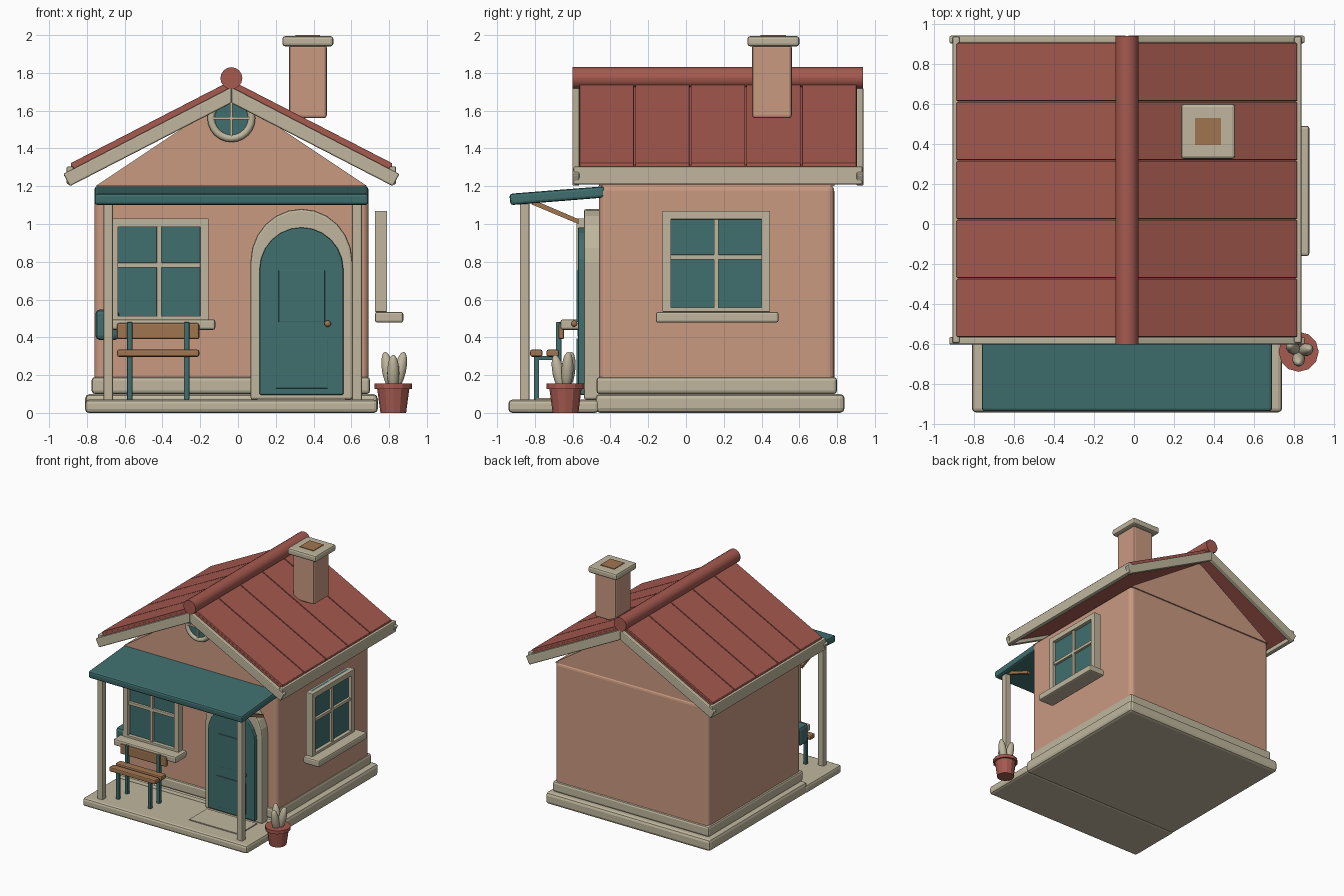
import bpy, bmesh, math
from mathutils import Vector, Matrix

cube = bpy.data.objects.get("Cube")
if cube:
    bpy.data.objects.remove(cube, do_unlink=True)


def material(name, r, g, b):
    rgba = [(c / 255) ** 2.2 for c in (r, g, b)] + [1]
    m = bpy.data.materials.new(name)
    m.use_nodes = True
    m.diffuse_color = rgba
    bsdf = next(n for n in m.node_tree.nodes if n.type == 'BSDF_PRINCIPLED')
    bsdf.inputs["Base Color"].default_value = rgba
    return m


WALL = material("clay wall", 200, 152, 128)
ROOF = material("brick red", 164, 90, 80)
TRIM = material("stone trim", 190, 181, 156)
TEAL = material("deep teal", 66, 110, 110)
WOOD = material("warm wood", 158, 116, 80)
CX = -0.035  # centre line of the house


def finish(name, bm, mat, bevel=0, segments=2, smooth=False):
    bmesh.ops.recalc_face_normals(bm, faces=bm.faces)
    if bevel:
        sharp = [e for e in bm.edges if e.calc_face_angle(0) > 0.6]
        bmesh.ops.bevel(bm, geom=sharp, offset=bevel, segments=segments,
                        profile=0.5, affect='EDGES', clamp_overlap=True)
    mesh = bpy.data.meshes.new(name)
    bm.to_mesh(mesh)
    bm.free()
    mesh.materials.append(mat)
    obj = bpy.data.objects.new(name, mesh)
    bpy.context.collection.objects.link(obj)
    if smooth:
        bpy.ops.object.select_all(action='DESELECT')
        obj.select_set(True)
        bpy.context.view_layer.objects.active = obj
        bpy.ops.object.shade_smooth_by_angle(angle=math.radians(40))
    return obj


def box(name, mat, xs, ys, zs, bevel=0.008, segments=2):
    bm = bmesh.new()
    lo = Vector(min(r) for r in (xs, ys, zs))
    hi = Vector(max(r) for r in (xs, ys, zs))
    size = Matrix.Diagonal((hi - lo).to_4d())
    bmesh.ops.create_cube(bm, size=1, matrix=Matrix.Translation((lo + hi) / 2) @ size)
    return finish(name, bm, mat, bevel, segments)


def prism(name, mat, points, axis, start, end, bevel=0.0):
    """Extrude a profile of (horizontal, z) points along x or y."""
    bm = bmesh.new()
    place = (lambda u, z, d: (d, u, z)) if axis == 'x' else (lambda u, z, d: (u, d, z))
    face = bm.faces.new([bm.verts.new(place(u, z, start)) for u, z in points])
    new = bmesh.ops.extrude_face_region(bm, geom=[face])["geom"]
    bmesh.ops.translate(bm, vec=place(0, 0, end - start),
                        verts=[v for v in new if isinstance(v, bmesh.types.BMVert)])
    return finish(name, bm, mat, bevel)


def cone(name, mat, centre, r1, r2, depth, sides=24, along_y=False, smooth=True):
    bm = bmesh.new()
    turn = Matrix.Rotation(math.pi / 2 if along_y else 0, 4, 'X')
    bmesh.ops.create_cone(bm, cap_ends=True, segments=sides, radius1=r1, radius2=r2,
                          depth=depth, matrix=Matrix.Translation(centre) @ turn)
    return finish(name, bm, mat, smooth=smooth)


def ball(name, mat, centre, size, tilt=Matrix()):
    bm = bmesh.new()
    bmesh.ops.create_uvsphere(bm, u_segments=16, v_segments=10, radius=1, matrix=
                              Matrix.Translation(centre) @ tilt @ Matrix.Diagonal((*size, 1)))
    return finish(name, bm, mat, smooth=True)


# Ground slabs, plinth, walls and gable
box("foundation", TRIM, (-0.81, 0.74), (-0.48, 0.84), (0, 0.1), 0.025)
box("porch_floor", TRIM, (-0.81, 0.74), (-0.94, -0.46), (0, 0.07), 0.02)
box("door_mat", TRIM, (0.1, 0.57), (-0.8, -0.56), (0.07, 0.078), 0)
box("plinth", TRIM, (-0.775, 0.7), (-0.475, 0.8), (0.1, 0.19), 0.018)
box("walls", WALL, (-0.76, 0.69), (-0.46, 0.785), (0.1, 1.21), 0.035, 4)
prism("gable", WALL, [(-0.755, 1.2), (0.685, 1.2), (CX, 1.68)], 'y', -0.46, 0.785)

# Main roof: slabs, shingle strips, rake boards and eave boards on both sides
SLOPE = 0.515


def slope_profile(side, x0, x1, low, high):
    """Sloping band between two apex heights."""
    return [(CX + side * x, apex - SLOPE * x)
            for x, apex in ((x0, low), (x1, low), (x1, high), (x0, high))]


for side, label in ((-1, "right"), (1, "left")):
    prism(f"roof_slab_{label}", ROOF, slope_profile(side, 0, 0.845, 1.675, 1.74),
          'y', -0.565, 0.905)
    for i in range(5):
        y = -0.567 + i * 0.2945
        prism(f"roof_strip_{label}_{i}", ROOF, slope_profile(side, 0, 0.85, 1.735, 1.76),
              'y', y + 0.004, y + 0.2905, 0.003)
    rake = [(CX, 1.64), (CX + side * 0.855, 1.2), (CX + side * 0.89, 1.265), (CX, 1.725)]
    for end, y in (("front", -0.602), ("back", 0.902)):
        prism(f"rake_board_{end}_{label}", TRIM, rake, 'y', y, y + 0.038, 0.008)
    box(f"eave_board_{label}", TRIM, (CX + side * 0.835, CX + side * 0.872),
        (-0.595, 0.935), (1.21, 1.305))
cone("roof_ridge", ROOF, (CX, 0.168, 1.772), 0.058, 0.058, 1.54, 16, True)

# Chimney
box("chimney_stack", WALL, (0.27, 0.47), (0.35, 0.56), (1.56, 1.95), 0.015)
box("chimney_cap", TRIM, (0.235, 0.505), (0.325, 0.6), (1.94, 1.995), 0.015)
box("chimney_opening", WOOD, (0.305, 0.435), (0.395, 0.53), (1.992, 2.0), 0)

# Porch canopy, posts and struts
prism("porch_canopy", TEAL, [(-0.93, 1.1), (-0.43, 1.14), (-0.43, 1.2), (-0.935, 1.16)],
      'x', -0.76, 0.69, 0.015)
for label, x in (("right", -0.687), ("left", 0.63)):
    box(f"porch_post_{label}", TRIM, (x - 0.026, x + 0.026), (-0.88, -0.828), (0.06, 1.12))
    prism(f"porch_strut_{label}", WOOD,
          [(-0.82, 1.105), (-0.57, 1.0), (-0.57, 1.026), (-0.79, 1.12)],
          'x', x - 0.013, x + 0.013)


# Cross-barred windows, standing just off the walls
def window(name, side_wall, u, z, near, sill_u, sill_z, sill_far):
    def part(label, mat, us, ds, zs, bevel=0.004):
        if side_wall:
            box(f"{name}_{label}", mat, ds, us, zs, bevel)
        else:
            box(f"{name}_{label}", mat, us, [-d for d in ds], zs, bevel)
    far, w = near + 0.065, 0.046
    um, zm = sum(u) / 2, sum(z) / 2 + 0.022
    part("glass", TEAL, (u[0] + 0.02, u[1] - 0.02), (near + 0.015, near + 0.035), z, 0)
    part("jamb_a", TRIM, (u[0], u[0] + w), (near, far), z)
    part("jamb_b", TRIM, (u[1] - w, u[1]), (near, far), z)
    part("head", TRIM, (u[0], u[1]), (near, far), (z[1] - w, z[1]))
    part("foot", TRIM, (u[0], u[1]), (near, far), (z[0], z[0] + w / 2))
    part("upright_bar", TRIM, (um - 0.013, um + 0.013), (near + 0.01, far - 0.01), z)
    part("cross_bar", TRIM, u, (near + 0.01, far - 0.01), (zm - 0.013, zm + 0.013))
    part("sill", TRIM, sill_u, (near, sill_far), sill_z, 0.012)


window("front_window", False, (-0.68, -0.155), (0.49, 1.03), 0.515,
       (-0.71, -0.12), (0.44, 0.495), 0.665)
window("side_window", True, (-0.125, 0.445), (0.535, 1.07), 0.725,
       (-0.16, 0.49), (0.478, 0.535), 0.875)

# Round attic window
ZR = 1.56
cone("attic_glass", TEAL, (CX, -0.468, ZR), 0.105, 0.105, 0.03, 24, True)
bpy.ops.mesh.primitive_torus_add(location=(CX, -0.48, ZR), rotation=(math.pi / 2, 0, 0),
                                 major_radius=0.107, minor_radius=0.02,
                                 major_segments=24, minor_segments=8)
ring = bpy.context.object
ring.name = "attic_window_ring"
ring.data.materials.append(TRIM)
bpy.ops.object.shade_smooth_by_angle(angle=math.radians(50))
box("attic_upright_bar", TRIM, (CX - 0.007, CX + 0.007), (-0.495, -0.47), (ZR - 0.1, ZR + 0.1), 0)
box("attic_cross_bar", TRIM, (CX - 0.1, CX + 0.1), (-0.495, -0.47), (ZR - 0.007, ZR + 0.007), 0)


# Arched door with frame, panels and knob
def arch(half, bottom, spring, rise, steps=12):
    angles = [math.pi * i / steps for i in range(steps + 1)]
    return [(DX - half, bottom), (DX + half, bottom)] + [
        (DX + half * math.cos(a), spring + rise * math.sin(a)) for a in angles]


DX = 0.336
prism("door_frame", TRIM, arch(0.27, 0.07, 0.8, 0.28), 'y', -0.54, -0.44, 0.012)
prism("door", TEAL, arch(0.222, 0.095, 0.76, 0.222), 'y', -0.572, -0.5, 0.008)
box("door_panel_upper", TEAL, (0.215, 0.46), (-0.58, -0.57), (0.48, 0.755), 0.003)
box("door_panel_lower", TEAL, (0.2, 0.475), (-0.58, -0.57), (0.13, 0.395), 0.003)
ball("door_knob", WOOD, (0.475, -0.592, 0.472), (0.017, 0.017, 0.017))

# Letter box on the front wall
box("letter_box", TEAL, (-0.755, -0.63), (-0.575, -0.45), (0.385, 0.548), 0.025)

# Bench
BX = (-0.64, -0.205)
box("bench_seat_front", WOOD, BX, (-0.825, -0.76), (0.297, 0.335), 0.01)
box("bench_seat_back", WOOD, BX, (-0.738, -0.672), (0.297, 0.335), 0.01)
box("bench_backrest", WOOD, BX, (-0.675, -0.645), (0.39, 0.475), 0.01)
for label, x in (("right", -0.573), ("left", -0.272)):
    box(f"bench_front_leg_{label}", TEAL, (x - 0.014, x + 0.014), (-0.806, -0.778), (0.07, 0.3), 0.003)
    box(f"bench_back_leg_{label}", TEAL, (x - 0.014, x + 0.014), (-0.688, -0.66), (0.07, 0.48), 0.003)
    box(f"bench_rail_{label}", TEAL, (x - 0.012, x + 0.012), (-0.8, -0.67), (0.28, 0.3), 0)

# Potted plant
PX, PY = 0.822, -0.638
cone("plant_pot", ROOF, (PX, PY, 0.067), 0.068, 0.086, 0.134, 12, smooth=False)
cone("plant_pot_rim", ROOF, (PX, PY, 0.141), 0.1, 0.1, 0.028, 12, smooth=False)
for i, (dx, dy) in enumerate(((-0.028, 0.02), (0.036, 0.01), (0.0, -0.036))):
    lean = Vector((dx, dy, 0.17)).to_track_quat('Z', 'Y').to_matrix().to_4x4()
    ball(f"plant_leaf_{i}", TRIM, (PX + dx, PY + dy, 0.225 - 0.015 * (i == 2)),
         (0.032, 0.032, 0.1), lean)
